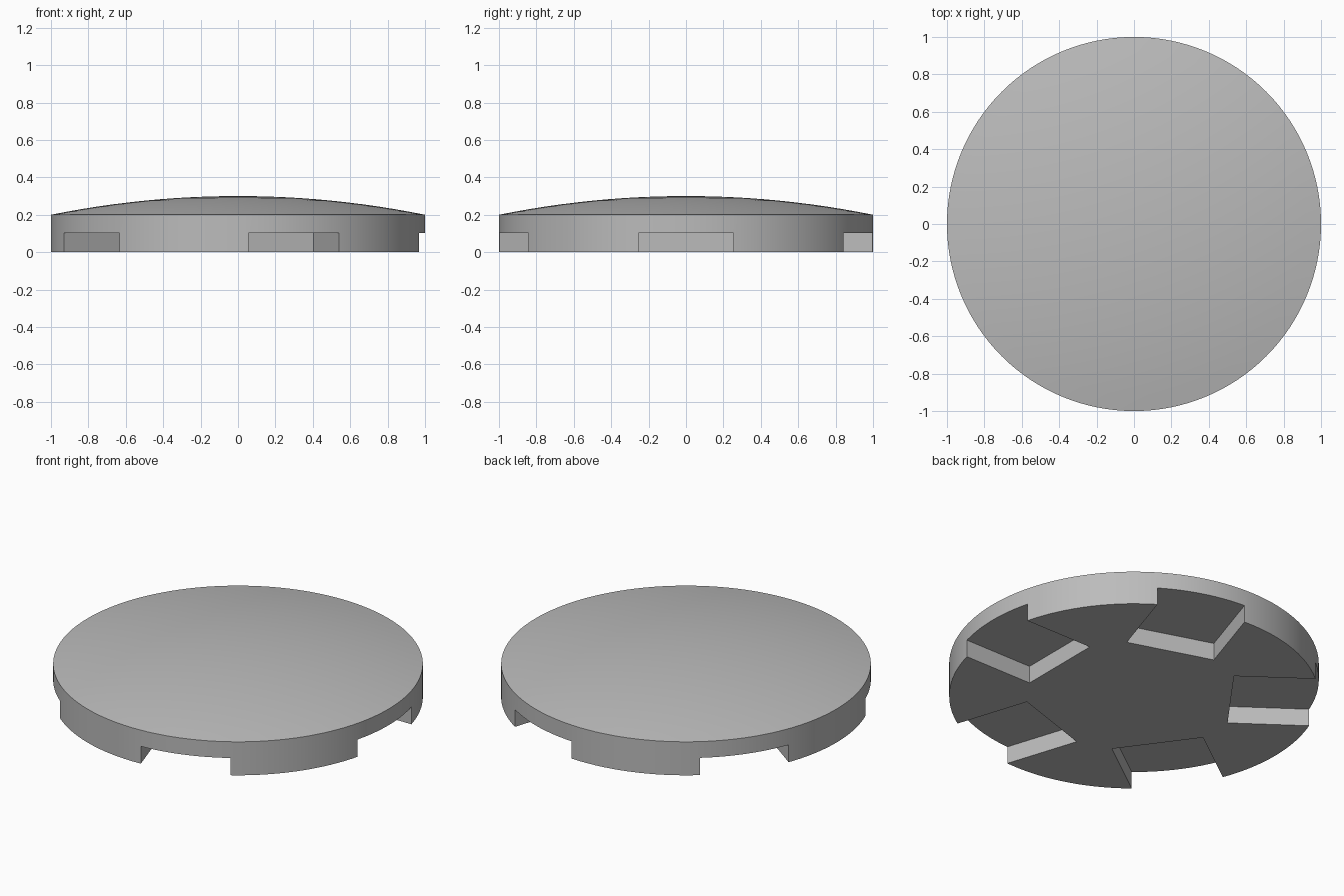
import bpy, bmesh, math
from mathutils import Matrix, Vector

if "Cube" in bpy.data.objects:
    bpy.data.objects.remove(bpy.data.objects["Cube"], do_unlink=True)

RADIUS, RIM_Z, TOP_Z = 1.0, 0.2, 0.3
NOTCHES, NOTCH_HALF, NOTCH_IN, NOTCH_Z = 5, 0.254, 0.525, 0.103
SEGMENTS, RINGS = 128, 12

grey = bpy.data.materials.new("plain grey")
grey.use_nodes = True
color = (0.5, 0.5, 0.5, 1)
grey.diffuse_color = color
grey.node_tree.nodes["Principled BSDF"].inputs["Base Color"].default_value = color


def add_object(name, bm):
    bmesh.ops.recalc_face_normals(bm, faces=bm.faces)
    mesh = bpy.data.meshes.new(name)
    bm.to_mesh(mesh)
    bm.free()
    mesh.materials.append(grey)
    obj = bpy.data.objects.new(name, mesh)
    bpy.context.collection.objects.link(obj)
    return obj


# Domed lid: straight rim under a shallow spherical cap, turned about z
rise = TOP_Z - RIM_Z
sphere = (RADIUS ** 2 + rise ** 2) / (2 * rise)
profile = [(RADIUS, 0)]
for i in range(RINGS):
    r = RADIUS * (1 - i / RINGS)
    profile.append((r, TOP_Z - sphere + math.sqrt(sphere ** 2 - r ** 2)))

bm = bmesh.new()
loops = []
for r, z in profile:
    angles = [math.tau * k / SEGMENTS for k in range(SEGMENTS)]
    loops.append([bm.verts.new((r * math.cos(a), r * math.sin(a), z)) for a in angles])
for low, high in zip(loops, loops[1:]):
    for k in range(SEGMENTS):
        n = (k + 1) % SEGMENTS
        bm.faces.new((low[k], low[n], high[n], high[k]))
apex = bm.verts.new((0, 0, TOP_Z))
for k in range(SEGMENTS):
    bm.faces.new((loops[-1][k], loops[-1][(k + 1) % SEGMENTS], apex))
bm.faces.new(loops[0])
lid = add_object("domed_lid", bm)

# Square-ended notches spaced evenly round the underside
bm = bmesh.new()
outer, floor = RADIUS + 0.2, -0.2
for k in range(NOTCHES):
    turn = Matrix.Rotation(math.tau * k / NOTCHES, 4, "Z")
    place = Matrix.Translation(Vector(((outer + NOTCH_IN) / 2, 0, (NOTCH_Z + floor) / 2)))
    size = Matrix.Diagonal((outer - NOTCH_IN, 2 * NOTCH_HALF, NOTCH_Z - floor, 1))
    bmesh.ops.create_cube(bm, size=1, matrix=turn @ place @ size)
cutter = add_object("notch_cutter", bm)
cutter.hide_render = True

cut = lid.modifiers.new("notches", "BOOLEAN")
cut.operation = "DIFFERENCE"
cut.solver = "EXACT"
cut.object = cutter
bpy.ops.object.select_all(action="DESELECT")
lid.select_set(True)
bpy.context.view_layer.objects.active = lid
bpy.ops.object.modifier_apply(modifier=cut.name)
bpy.data.objects.remove(cutter, do_unlink=True)
bpy.ops.object.shade_smooth_by_angle(angle=math.radians(30))
